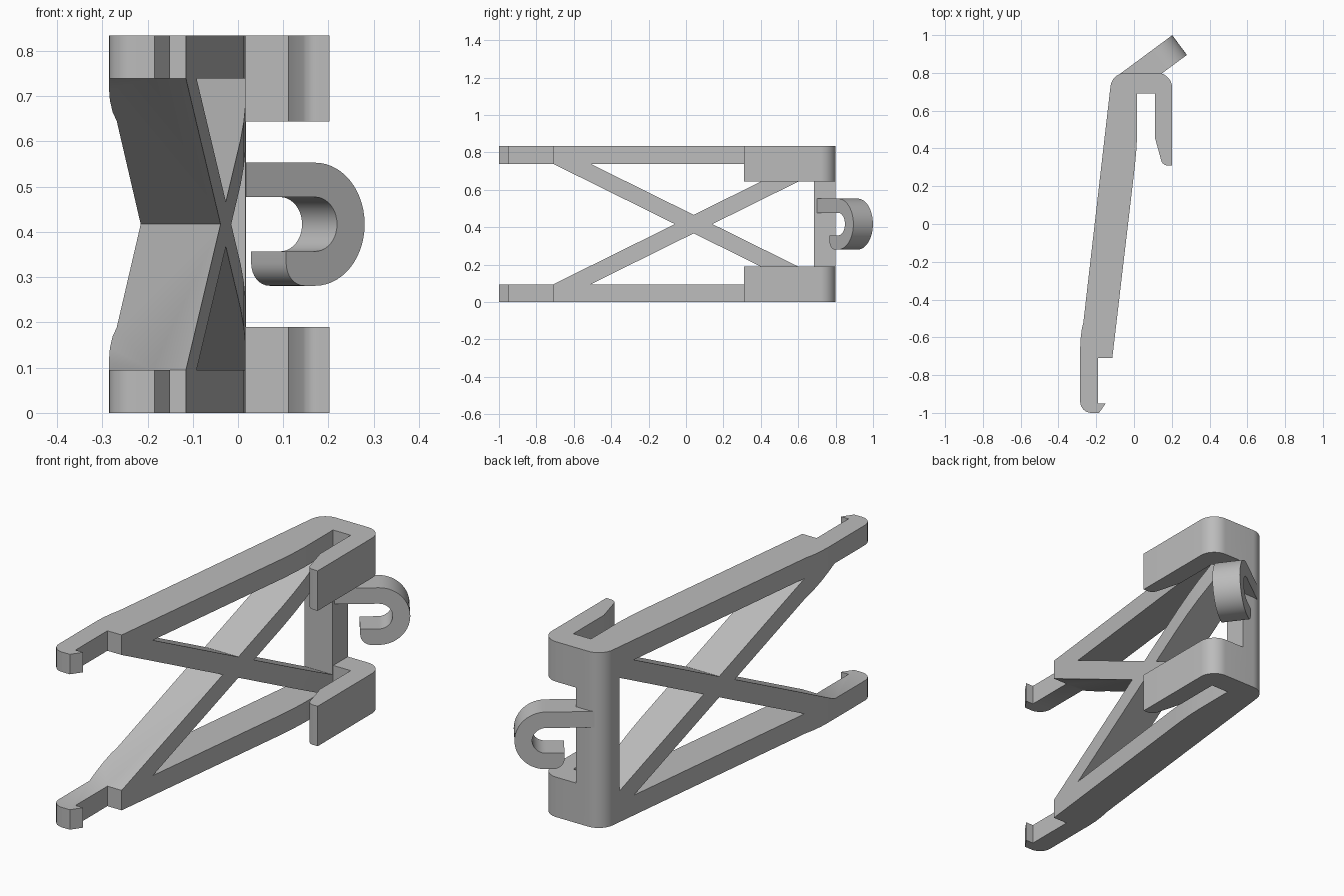
import bpy, bmesh, math
from mathutils import Vector

old = bpy.data.objects.get("Cube")
if old:
    bpy.data.objects.remove(old, do_unlink=True)

H = 0.834          # overall height
RAIL = 0.095       # rail height
MID = H / 2

grey = bpy.data.materials.new("plain grey")
grey.use_nodes = True
colour = (0.5, 0.5, 0.5, 1)
grey.diffuse_color = colour
grey.node_tree.nodes["Principled BSDF"].inputs["Base Color"].default_value = colour


def arc(cx, cy, r, start, end, n=12):
    angles = [math.radians(start + (end - start) * i / n) for i in range(n + 1)]
    return [(cx + r * math.cos(a), cy + r * math.sin(a)) for a in angles]


def prism(name, outline, origin, u, v, sweep):
    """Extrude an outline lying in the u, v plane along the sweep vector."""
    origin, u, v = Vector(origin), Vector(u), Vector(v)
    bm = bmesh.new()
    face = bm.faces.new([bm.verts.new(origin + a * u + b * v) for a, b in outline])
    top = bmesh.ops.extrude_face_region(bm, geom=[face])["geom"]
    bmesh.ops.translate(bm, vec=Vector(sweep),
                        verts=[g for g in top if isinstance(g, bmesh.types.BMVert)])
    bmesh.ops.recalc_face_normals(bm, faces=bm.faces)
    mesh = bpy.data.meshes.new(name)
    bm.to_mesh(mesh)
    bm.free()
    mesh.materials.append(grey)
    obj = bpy.data.objects.new(name, mesh)
    bpy.context.collection.objects.link(obj)
    return obj


def activate(obj):
    bpy.ops.object.select_all(action="DESELECT")
    obj.select_set(True)
    bpy.context.view_layer.objects.active = obj


def cut(obj, cutter):
    cutter.hide_render = True
    mod = obj.modifiers.new("opening", "BOOLEAN")
    mod.operation = "DIFFERENCE"
    mod.solver = "EXACT"
    mod.object = cutter
    activate(obj)
    bpy.ops.object.modifier_apply(modifier=mod.name)
    bpy.data.objects.remove(cutter, do_unlink=True)


# Plan outline of the arm, its barbed tip and the folded clip
outline = [(-0.285, -0.66), (-0.283, -0.61), (-0.277, -0.56), (-0.268, -0.52)]
outline += arc(-0.045, 0.72, 0.08, 173, 90)
outline += arc(0.122, 0.72, 0.08, 90, 0)
outline += [(0.202, 0.31)]
outline += arc(0.178, 0.345, 0.035, 270, 195, 6)
outline += [(0.11, 0.46), (0.11, 0.69), (0.017, 0.69), (0.017, 0.48),
            (0.013, 0.40), (0.006, 0.32), (-0.115, -0.71), (-0.19, -0.71),
            (-0.19, -0.95), (-0.15, -0.95), (-0.185, -1.0)]
outline += arc(-0.225, -0.94, 0.06, 270, 180, 8)
frame = prism("braced_clip_frame", outline, (0, 0, 0), (1, 0, 0), (0, 1, 0), (0, 0, H))

# Side openings that leave two rails, the crossed braces and the back post
slope = (MID - RAIL) / 0.651
apex = RAIL + slope * 0.751
post = 0.685
post_z = RAIL + slope * (post + 0.51)
openings = [
    [(-1.1, RAIL), (-0.71, RAIL), (-0.059, MID), (-0.71, H - RAIL), (-1.1, H - RAIL)],
    [(-0.51, H - RAIL), (0.041, apex), (0.592, H - RAIL)],
    [(-0.51, RAIL), (0.041, H - apex), (0.592, RAIL)],
    [(0.141, MID), (post, post_z), (post, H - post_z)],
]
for shape in openings:
    cut(frame, prism("opening_cutter", shape, (-0.5, 0, 0), (0, 1, 0), (0, 0, 1), (0.56, 0, 0)))

# Gap between the upper and lower clip
gap = [(0.018, 0), (0.5, 0), (0.5, 1.2), (0.018, 1.2)]
cut(frame, prism("gap_cutter", gap, (0, 0, 0.19), (1, 0, 0), (0, 1, 0), (0, 0, H - 0.38)))

# Angled J hook growing out of the back post
turn = math.radians(36.5)
along = Vector((math.cos(turn), math.sin(turn), 0))
across = Vector((-along.y, along.x, 0))
R, r = 0.136, 0.06
hook_shape = [(-0.215, r)] + arc(0, 0, r, 90, -90, 20) + [(-0.08, -r)]
hook_shape += arc(-0.03, -R + 0.05, 0.05, 180, 270, 8)
hook_shape += arc(0, 0, R, -90, 90, 28) + [(-0.215, R)]
start = Vector((0.28, 0.895, MID)) - along * R
hook = prism("hook", hook_shape, start, along, (0, 0, 1), across * 0.13)

for obj in (frame, hook):
    activate(obj)
    bpy.ops.object.shade_smooth_by_angle(angle=math.radians(30))
